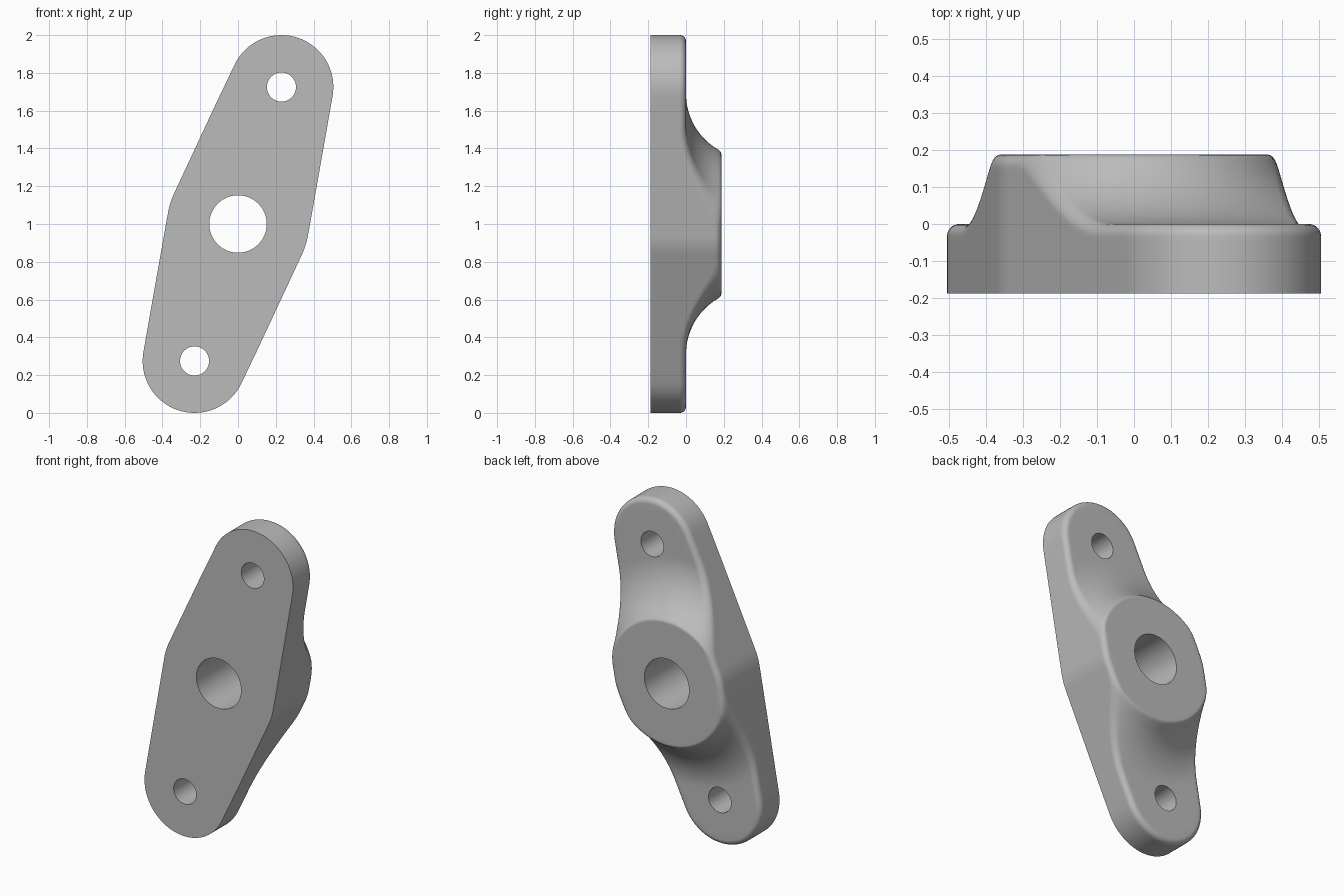
import bpy, bmesh, math
from mathutils import Vector

if "Cube" in bpy.data.objects:
    bpy.data.objects.remove(bpy.data.objects["Cube"], do_unlink=True)

HALF = 0.187               # half of the depth
BOSS_R, END_R = 0.375, 0.275
END = Vector((0.23, 0.725))  # end centre measured from the middle
BORE_R, BOLT_R = 0.152, 0.077
ROUND = 0.033              # rounding of the rear edge
RIM, RIM_Y, FOOT = 0.394, 0.170, 0.69
SWEEP = ((FOOT - RIM) ** 2 + RIM_Y ** 2) / (2 * RIM_Y)
COLUMNS = 360

# Outline: convex hull of a middle disc and two end discs, as half planes
normals = [Vector((math.cos(a), math.sin(a)))
           for a in (math.tau * i / 720 for i in range(720))]
planes = [(n, max(BOSS_R, abs(n.dot(END)) + END_R)) for n in normals]


def reach(u, inset):
    """Distance from the middle to the inset outline along u."""
    return min((s - inset) / n.dot(u) for n, s in planes if n.dot(u) > 0.05)


def height(r):
    """Rear surface: flat boss, rounded rim, concave sweep, flat ends."""
    if r >= FOOT:
        return 0.0
    if r >= RIM:
        return SWEEP - math.sqrt(SWEEP ** 2 - (FOOT - r) ** 2)
    t = max(0.0, (r - RIM + 0.022) / 0.022)
    return HALF - (HALF - RIM_Y) * t * t


def column(u):
    """Closed cross-section along direction u, as (radius, depth)."""
    radii = [BORE_R, 0.25, 0.33, 0.365]
    radii += [RIM - 0.022 + 0.022 * i / 4 for i in range(5)]
    radii += [RIM + (FOOT - RIM) * i / 18 for i in range(1, 19)]
    radii += [0.75, 0.83, 0.9, 0.95]
    limit = reach(u, ROUND)
    pts = [(min(r, limit), height(min(r, limit))) for r in radii]
    for i in range(8):
        a = math.pi / 2 * i / 7
        r = reach(u, ROUND * (1 - math.sin(a)))
        pts.append((r, height(r) - ROUND * (1 - math.cos(a))))
    r, y = pts[-1]
    return pts + [(r, y - 0.012), (r, -HALF), (BORE_R, -HALF)]


# Flange body
bm = bmesh.new()
rings = []
for i in range(COLUMNS):
    a = math.tau * i / COLUMNS
    u = Vector((math.cos(a), math.sin(a)))
    rings.append([bm.verts.new((r * u.x, y, 1 + r * u.y)) for r, y in column(u)])
for i, ring in enumerate(rings):
    following = rings[(i + 1) % COLUMNS]
    for j in range(len(ring)):
        k = (j + 1) % len(ring)
        bm.faces.new((ring[j], ring[k], following[k], following[j]))
bmesh.ops.remove_doubles(bm, verts=bm.verts, dist=0.00002)
bmesh.ops.recalc_face_normals(bm, faces=bm.faces)
mesh = bpy.data.meshes.new("flange_body")
bm.to_mesh(mesh)
bm.free()
body = bpy.data.objects.new("flange_body", mesh)
bpy.context.collection.objects.link(body)

# Plain grey
grey = bpy.data.materials.new("plain_grey")
grey.use_nodes = True
colour = (0.5, 0.5, 0.5, 1)
grey.diffuse_color = colour
grey.node_tree.nodes["Principled BSDF"].inputs["Base Color"].default_value = colour
mesh.materials.append(grey)

# Bolt holes
for side in (1, -1):
    bpy.ops.mesh.primitive_cylinder_add(
        vertices=64, radius=BOLT_R, depth=1,
        location=(side * END.x, 0, 1 + side * END.y), rotation=(math.pi / 2, 0, 0))
    cutter = bpy.context.object
    cutter.name = "bolt_hole_cutter"
    cutter.hide_render = True
    cutter.data.materials.append(grey)
    cut = body.modifiers.new("bolt_hole", 'BOOLEAN')
    cut.operation, cut.solver, cut.object = 'DIFFERENCE', 'EXACT', cutter
    bpy.ops.object.select_all(action='DESELECT')
    body.select_set(True)
    bpy.context.view_layer.objects.active = body
    bpy.ops.object.modifier_apply(modifier=cut.name)
    bpy.data.objects.remove(cutter, do_unlink=True)

bpy.ops.object.shade_smooth_by_angle(angle=math.radians(35))
